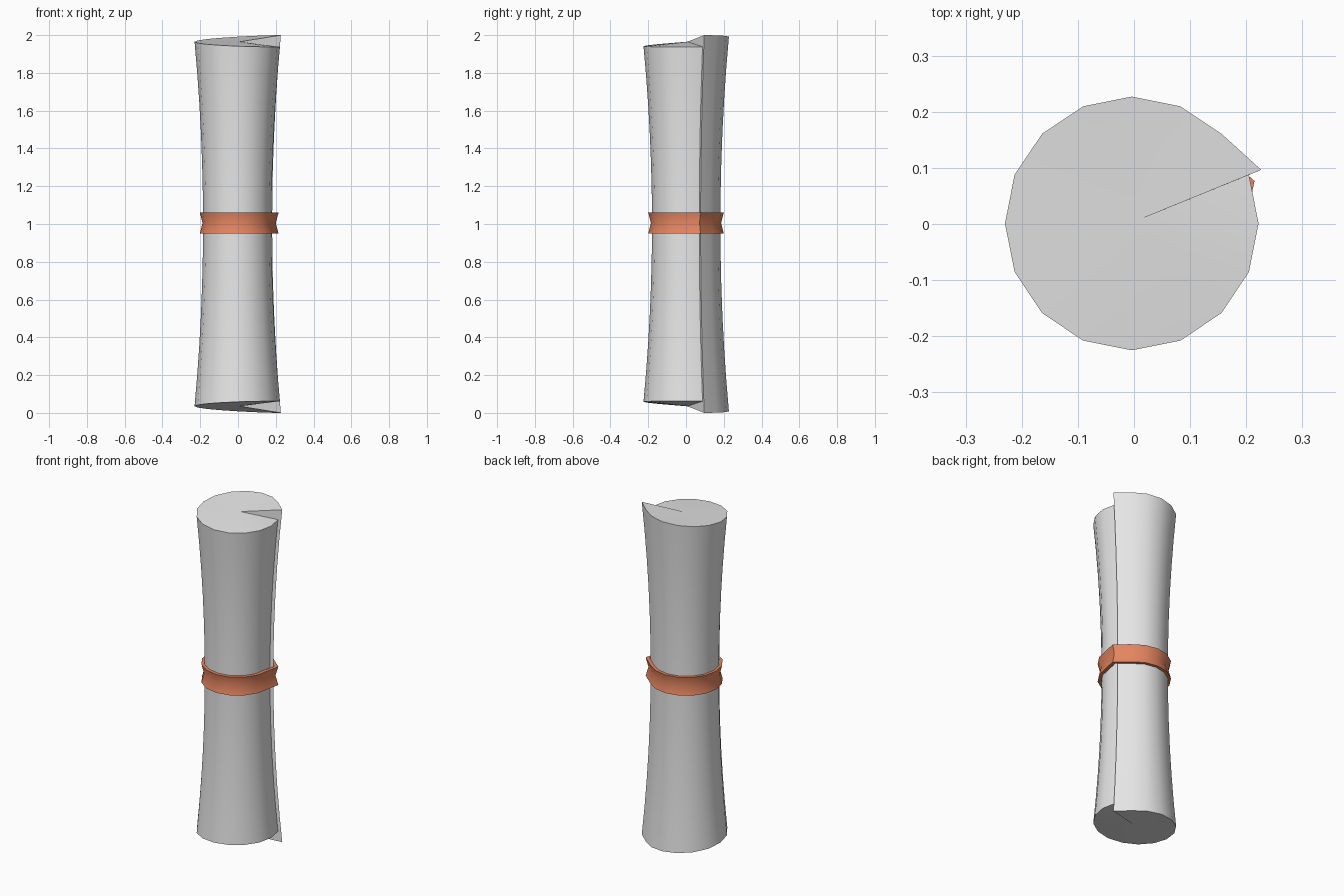
import bpy, bmesh, math

if "Cube" in bpy.data.objects:
    bpy.data.objects.remove(bpy.data.objects["Cube"])

SIDES = 16
SEAM = math.radians(22.5)


def material(name, rgb):
    m = bpy.data.materials.new(name)
    m.diffuse_color = (*rgb, 1)
    m.use_nodes = True
    m.node_tree.nodes["Principled BSDF"].inputs["Base Color"].default_value = m.diffuse_color
    return m


def finish(bm, name, mat):
    bmesh.ops.recalc_face_normals(bm, faces=bm.faces[:])
    me = bpy.data.meshes.new(name)
    bm.to_mesh(me)
    bm.free()
    ob = bpy.data.objects.new(name, me)
    bpy.context.collection.objects.link(ob)
    me.materials.append(mat)
    bpy.ops.object.select_all(action='DESELECT')
    ob.select_set(True)
    bpy.context.view_layer.objects.active = ob
    bpy.ops.object.shade_smooth_by_angle(angle=math.radians(35))
    return ob


paper = material("paper_grey", (0.8, 0.8, 0.8))
clay = material("band_orange", (0.8, 0.24, 0.12))

# Rolled sheet: spiral-ended wall, waisted in the middle, with a raised loose edge
bm = bmesh.new()
ROWS = 12
cols = []
for i in range(SIDES + 1):
    a = SEAM + i * math.tau / SIDES
    f = min(1, 1.25 * i / SIDES)
    half = 1 - 0.062 * f * f * (3 - 2 * f)
    flap = 1.105 if i == 0 else 1
    col = []
    for j in range(ROWS + 1):
        s = 2 * j / ROWS - 1
        r = (0.181 + 0.045 * s * s) * flap
        col.append(bm.verts.new((r * math.cos(a) - 0.004, r * math.sin(a) + 0.001, 1 + s * half)))
    cols.append(col)
low = bm.verts.new((0.01, 0.008, 0.035))
high = bm.verts.new((0.01, 0.008, 1.965))
for i in range(SIDES + 1):
    # the last pair closes the step at the seam
    p, q = cols[i], cols[(i + 1) % (SIDES + 1)]
    for j in range(ROWS):
        bm.faces.new((p[j], q[j], q[j + 1], p[j + 1]))
    bm.faces.new((p[-1], q[-1], high))
    bm.faces.new((q[0], p[0], low))
finish(bm, "rolled_sheet", paper)

# Band: concave strip pulled over the loose edge
bm = bmesh.new()
profile = [(0.90, 0.95), (1.0, 0.95), (0.93, 1.005), (1.0, 1.06), (0.90, 1.06)]
rings = []
for i in range(SIDES):
    a = SEAM + i * math.tau / SIDES
    r = 0.2
    if i == 0:
        a, r = math.radians(19.5), 0.23
    rings.append([bm.verts.new((r * k * math.cos(a) - 0.002, r * k * math.sin(a), z)) for k, z in profile])
for i in range(SIDES):
    p, q = rings[i], rings[(i + 1) % SIDES]
    for j in range(len(profile)):
        k = (j + 1) % len(profile)
        bm.faces.new((p[j], q[j], q[k], p[k]))
finish(bm, "band", clay)
